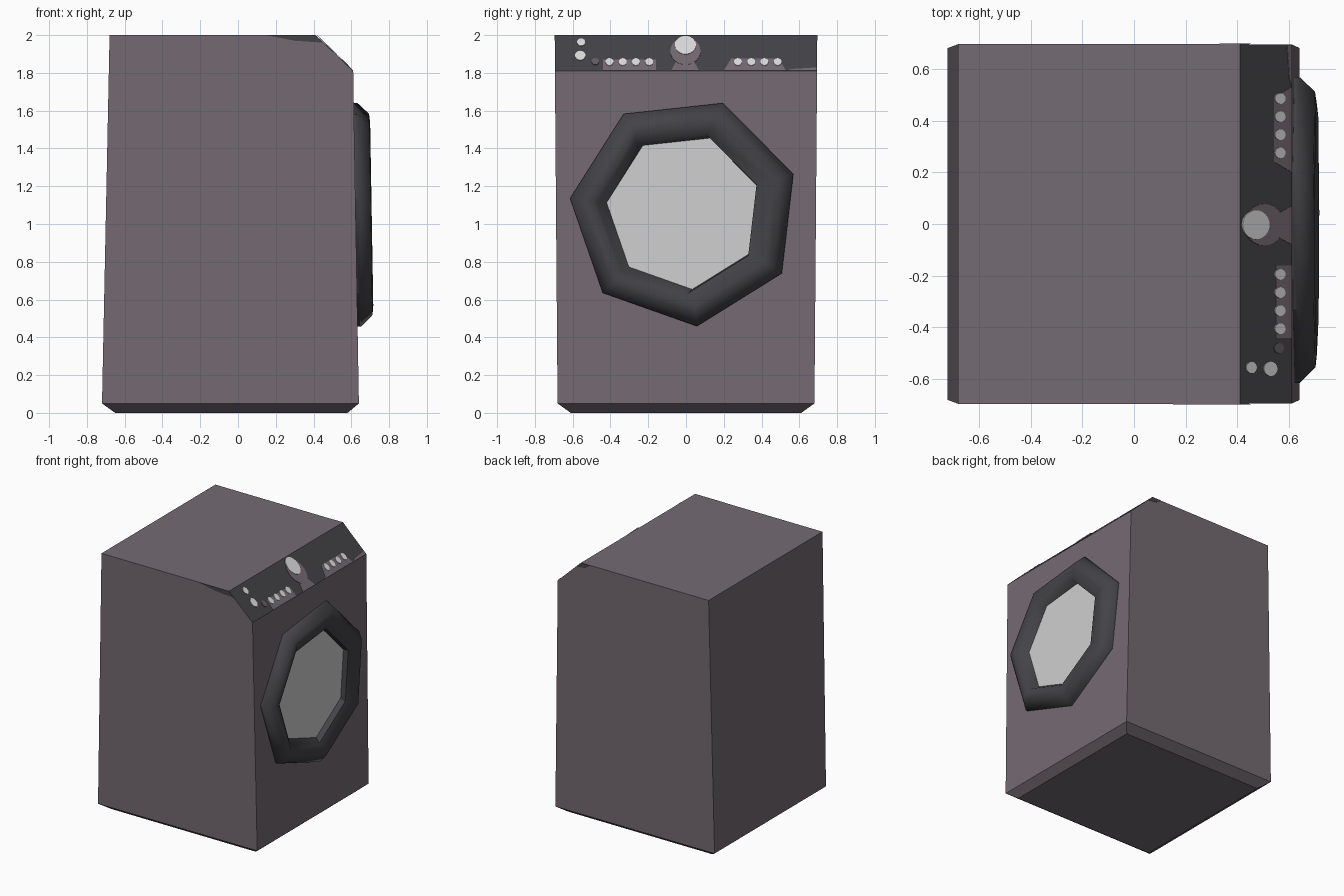
import bpy, bmesh
from math import sin, cos, pi, radians
from mathutils import Vector

cube = bpy.data.objects.get("Cube")
if cube:
    bpy.data.objects.remove(cube)


def material(name, r, g, b):
    m = bpy.data.materials.new(name)
    m.use_nodes = True
    m.diffuse_color = (r, g, b, 1)
    m.node_tree.nodes["Principled BSDF"].inputs["Base Color"].default_value = (r, g, b, 1)
    return m


BODY = material("warm grey enamel", .175, .145, .168)
DARK = material("charcoal plastic", .057, .055, .062)
GLASS = material("pale glass", .62, .62, .62)
WHITE = material("white buttons", .72, .72, .72)
DIM = material("dim button", .12, .11, .12)


def finish(name, bm, *mats):
    bmesh.ops.recalc_face_normals(bm, faces=bm.faces)
    mesh = bpy.data.meshes.new(name)
    bm.to_mesh(mesh)
    bm.free()
    for m in mats:
        mesh.materials.append(m)
    obj = bpy.data.objects.new(name, mesh)
    bpy.context.collection.objects.link(obj)
    return obj


def plate(name, points, normal, thick, mat):
    """Thin solid on a flat outline."""
    bm = bmesh.new()
    low = [bm.verts.new(p) for p in points]
    high = [bm.verts.new(Vector(p) + normal * thick) for p in points]
    bm.faces.new(low)
    bm.faces.new(high)
    for i in range(len(low)):
        j = (i + 1) % len(low)
        bm.faces.new((low[i], low[j], high[j], high[i]))
    return finish(name, bm, mat)


# Cabinet: side profile (x, z) swept across a width that grows with height
profile = [(-.65, 0), (.58, 0), (.64, .05), (.61, 1.81), (.41, 2), (-.68, 2), (-.72, .05)]
width = {0: .61, .05: .68, 1.81: .694, 2: .695}
bm = bmesh.new()
rows = [[bm.verts.new((x, s * width[z], z)) for x, z in profile] for s in (-1, 1)]
for row in rows:
    bm.faces.new((row[0], row[1], row[2], row[6]))
    bm.faces.new(row[2:])
for i in range(7):
    j = (i + 1) % 7
    bm.faces.new((rows[0][i], rows[0][j], rows[1][j], rows[1][i]))
bm.normal_update()
bmesh.ops.recalc_face_normals(bm, faces=bm.faces)
# The sloping control panel is the only face leaning both forward and up
for f in bm.faces:
    f.material_index = int(f.normal.x > .3 and f.normal.z > .3)
finish("cabinet", bm, BODY, DARK)

# Dark panel wrapping slightly round the upper side edges
for s, name, start in ((-1, "right", .15), (1, "left", .33)):
    pts = [(start, s * .695, 2), (.3 if s < 0 else .37, s * .695, 1.97),
           (.45, s * .695, 1.96), (.41, s * .695, 2)]
    plate(name + "_panel_wrap", pts, Vector((0, s, 0)), .002, DARK)

# Control panel frame: across = y, down = distance along the slope
top_edge = Vector((.41, 0, 2))
down = (Vector((.61, 0, 1.81)) - top_edge).normalized()
out = Vector((-down.z, 0, down.x))


def on_panel(y, s):
    return top_edge + down * s + Vector((0, y, 0))


def oval(name, y, s, ry, rs, thick, mat, sides=16):
    pts = [on_panel(y + ry * cos(2 * pi * i / sides), s + rs * sin(2 * pi * i / sides))
           for i in range(sides)]
    plate(name, pts, out, thick, mat)


def patch(name, outline):
    plate(name, [on_panel(y, s) for y, s in outline], out, .002, BODY)


patch("left_button_surround", [(.2, .275), (.24, .18), (.49, .18), (.53, .275)])
patch("right_button_surround", [(-.44, .275), (-.44, .19), (-.16, .19), (-.16, .275)])
patch("dial_stem", [(-.08, .275), (-.05, .2), (.04, .2), (.07, .275)])
patch("left_panel_edge", [(.53, .275), (.56, .262), (.69, .25), (.69, .275)])
oval("dial_surround", -.003, .125, .08, .105, .003, BODY, 24)
oval("dial", -.003, .08, .056, .072, .006, WHITE, 24)
for i in range(4):
    oval("left_button", .275 + .07 * i, .21, .021, .028, .005, WHITE)
    oval("right_button", -.405 + .07 * i, .21, .021, .028, .005, WHITE)
oval("upper_indicator", -.555, .058, .022, .028, .004, WHITE)
oval("lower_indicator", -.56, .16, .028, .036, .004, WHITE)
oval("dim_indicator", -.48, .205, .02, .026, .004, DIM)

# Door: seven-sided ring lying on the slightly leaning front face
slope = .03 / 1.76


def heptagon(radius, lift, shift=0):
    pts = []
    for i in range(7):
        a = radians(70.5) + 2 * pi * i / 7
        z = 1.065 + radius * sin(a)
        pts.append((.61 + (1.81 - z) * slope + lift, -.008 + shift + radius * cos(a), z))
    return pts


bm = bmesh.new()
loops = [[bm.verts.new(p) for p in heptagon(*ring)] for ring in (
    (.61, -.01), (.61, .02), (.55, .08), (.5, .085), (.435, .06, -.03), (.41, .008))]
for a, b in zip(loops, loops[1:] + loops[:1]):
    for i in range(7):
        j = (i + 1) % 7
        bm.faces.new((a[i], a[j], b[j], b[i]))
ring = finish("door_ring", bm, DARK)
bpy.ops.object.select_all(action='DESELECT')
ring.select_set(True)
bpy.context.view_layer.objects.active = ring
bpy.ops.object.shade_smooth_by_angle(angle=radians(50))

plate("door_glass", heptagon(.415, .008), Vector((1, 0, 0)), .007, GLASS)
